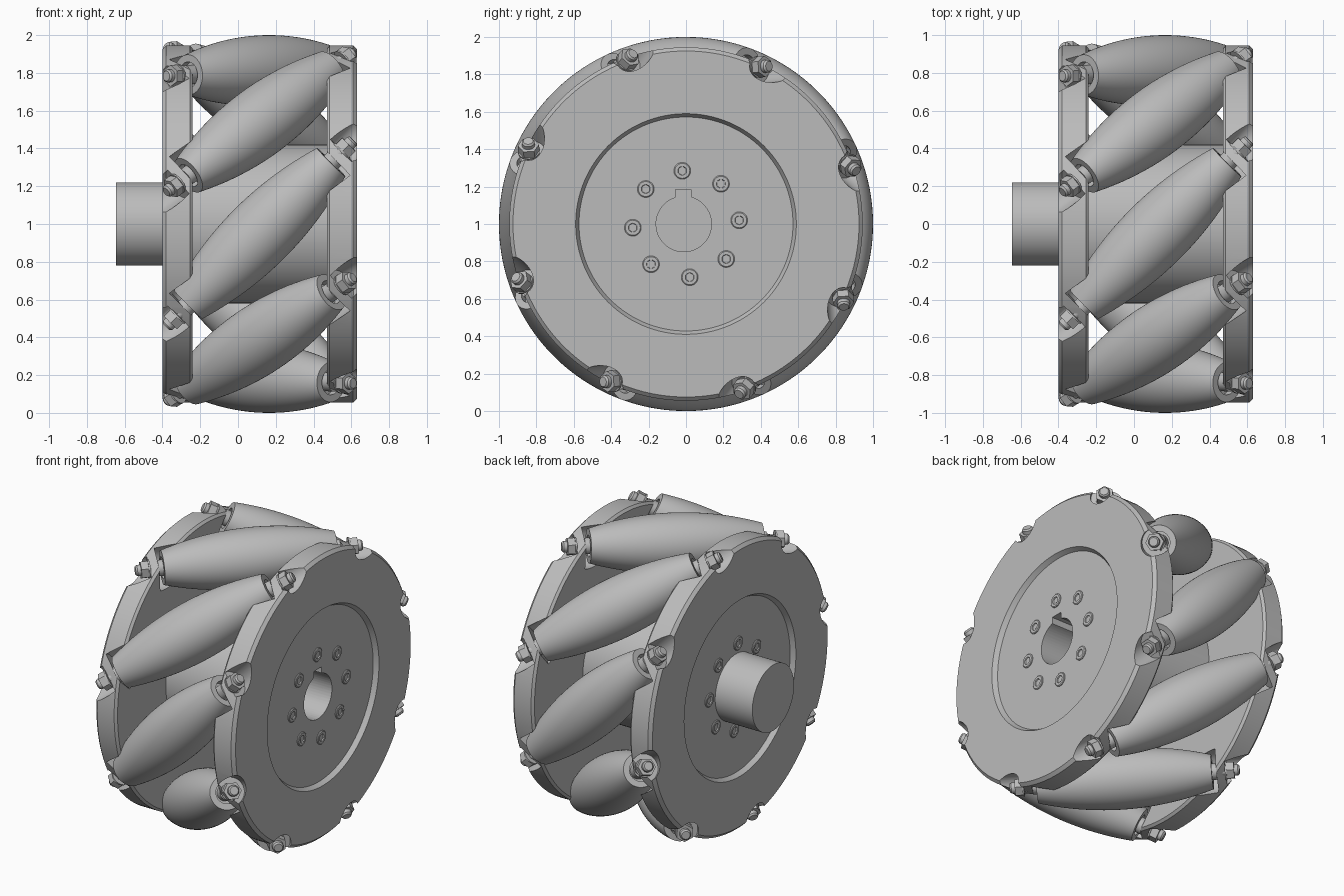
import bpy, bmesh, math
from mathutils import Matrix, Vector

if "Cube" in bpy.data.objects:
    bpy.data.objects.remove(bpy.data.objects["Cube"])

MID = 0.115          # middle of the wheel along its axle
AXIS_R = 0.815       # distance of roller axes from the axle
COUNT = 8


def material(name, rgb):
    m = bpy.data.materials.new(name)
    m.use_nodes = True
    m.diffuse_color = (*rgb, 1)
    m.node_tree.nodes["Principled BSDF"].inputs["Base Color"].default_value = (*rgb, 1)
    return m


GREY = material("plain grey", (0.5, 0.5, 0.5))


def lathe(bm, profile, matrix, steps=64):
    """Revolve (radius, height) points about local z; zero-radius ends close the solid."""
    rings = []
    for r, h in profile:
        if r == 0:
            rings.append([bm.verts.new(matrix @ Vector((0, 0, h)))])
        else:
            rings.append([bm.verts.new(matrix @ Vector((r * math.cos(a), r * math.sin(a), h)))
                          for a in (math.tau * i / steps for i in range(steps))])
    for low, high in zip(rings, rings[1:]):
        for i in range(steps):
            j = (i + 1) % steps
            quad = [low[i % len(low)], low[j % len(low)], high[j % len(high)], high[i % len(high)]]
            bm.faces.new(list(dict.fromkeys(quad)))


def rod(bm, r, low, high, matrix, steps=32):
    lathe(bm, [(0, low), (r, low), (r, high), (0, high)], matrix, steps)


def finish(name, bm, cutter=None):
    bmesh.ops.recalc_face_normals(bm, faces=bm.faces)
    mesh = bpy.data.meshes.new(name)
    bm.to_mesh(mesh)
    bm.free()
    mesh.materials.append(GREY)
    obj = bpy.data.objects.new(name, mesh)
    bpy.context.collection.objects.link(obj)
    if cutter:
        mod = obj.modifiers.new("cut", 'BOOLEAN')
        mod.operation, mod.solver, mod.object = 'DIFFERENCE', 'EXACT', cutter
        graph = bpy.context.evaluated_depsgraph_get()
        obj.data = bpy.data.meshes.new_from_object(obj.evaluated_get(graph))
        obj.modifiers.clear()
    obj.data.shade_smooth()
    obj.data.set_sharp_from_angle(angle=math.radians(30))
    return obj


def axle_frame(side=1):
    """Local z runs along the axle, outward from the middle on the given side."""
    return (Matrix.Translation((MID, 0, 1))
            @ Matrix.Rotation(side * math.pi / 2, 4, 'Y'))


def roller_frame(index):
    """Local z runs along a roller axis, tilted 45 degrees to the axle."""
    a = math.radians(183.5) + math.tau * index / COUNT
    radial = Vector((0, math.cos(a), math.sin(a)))
    z = Vector((1, math.sin(a), -math.cos(a))).normalized()
    y = z.cross(radial)
    rot = Matrix((radial, y, z)).transposed().to_4x4()
    return Matrix.Translation(Vector((MID, 0, 1)) + radial * AXIS_R) @ rot


FLIP = Matrix.Rotation(math.pi, 4, 'X')
FRAMES = [roller_frame(i) for i in range(COUNT)]

# Cutters: roller pockets, bolt spot faces and the keyed bore
bm = bmesh.new()
for f in FRAMES:
    for m in (f, f @ FLIP):
        rod(bm, 0.14, 0.2, 0.56, m, 48)
        rod(bm, 0.088, 0.615, 0.95, m, 48)
pocket_cutter = finish("pocket_cutter", bm)

bm = bmesh.new()
key_turn = Matrix.Rotation(math.radians(0.7), 4, 'X')
outline = []
key_half, bore_r, key_top = 0.042, 0.148, 0.185
start = math.asin(key_half / bore_r)
for i in range(49):
    a = start + (math.tau - 2 * start) * i / 48
    outline.append((bore_r * math.sin(a), bore_r * math.cos(a)))
outline += [(-key_half, key_top), (key_half, key_top)]
turn = Matrix.Translation((0, 0, 1)) @ key_turn @ Matrix.Translation((0, -0.012, 0))
face = bm.faces.new([bm.verts.new(turn @ Vector((-0.5, y, z))) for y, z in outline])
ext = bmesh.ops.extrude_face_region(bm, geom=[face])
bmesh.ops.translate(bm, verts=[v for v in ext["geom"] if isinstance(v, bmesh.types.BMVert)],
                    vec=(1.4, 0, 0))
bore_cutter = finish("bore_cutter", bm)

# Side plates with a shallow round recess and notched rims
plates = {}
for side, name in ((1, "left_plate"), (-1, "right_plate")):
    bm = bmesh.new()
    lathe(bm, [(0, 0.355), (0.93, 0.355), (0.945, 0.37), (0.945, 0.495), (0.925, 0.515),
               (0.59, 0.515), (0.572, 0.485), (0, 0.485)], axle_frame(side), 128)
    plates[side] = finish(name, bm, pocket_cutter)

# Central drum and hub, bored from one side
bm = bmesh.new()
lathe(bm, [(0, -0.76), (0.22, -0.76), (0.22, -0.42), (0.42, -0.42),
           (0.42, 0.42), (0, 0.42)], axle_frame(), 96)
finish("drum_and_hub", bm, bore_cutter)

# Bore the outer plate as well
bm = bmesh.new()
bm.from_mesh(plates[1].data)
bpy.data.objects.remove(plates[1])
finish("left_plate", bm, bore_cutter)

for cutter in (pocket_cutter, bore_cutter):
    bpy.data.objects.remove(cutter)

# Barrel roller profile that rolls on a cylinder of unit radius
barrel = []
for i in range(-12, 13):
    s = 0.503 * i / 12
    rho = math.hypot(AXIS_R, s / math.sqrt(2))
    lean = s / (2 * rho)
    barrel.append(((1 - rho) * math.sqrt(1 - lean * lean), s + (1 - rho) * lean))
end = barrel[-1][1]
profile = ([(0, 0.04 - end), (0.068, 0.04 - end), (0.068, -end)] + barrel
           + [(0.068, end), (0.068, end - 0.04), (0, end - 0.04)])

for i, f in enumerate(FRAMES):
    bm = bmesh.new()
    lathe(bm, profile, f)
    finish(f"roller_{i + 1}", bm)
    # Pin, spacers, hex nuts and rounded bolt tips
    bm = bmesh.new()
    rod(bm, 0.03, -0.66, 0.66, f)
    for m in (f, f @ FLIP):
        rod(bm, 0.05, 0.48, 0.562, m)
        rod(bm, 0.058, 0.612, 0.622, m)
        lathe(bm, [(0, 0.622), (0.057, 0.622), (0.057, 0.668), (0, 0.668)], m, 6)
        lathe(bm, [(0, 0.66), (0.034, 0.66), (0.034, 0.69), (0.026, 0.7), (0, 0.7)], m)
    finish(f"roller_bolt_{i + 1}", bm)

# Ring of small socket screws on both plates
for side, name in ((1, "left_screws"), (-1, "right_screws")):
    bm = bmesh.new()
    for i in range(COUNT):
        a = math.radians(4) + math.tau * i / COUNT
        spot = Matrix.Translation((0, 0.285 * math.cos(a), 0.285 * math.sin(a)))
        m = spot @ axle_frame(side)
        lathe(bm, [(0.045, 0.48), (0.045, 0.489), (0.04, 0.493), (0.024, 0.493)], m)
        lathe(bm, [(0.027, 0.493), (0.024, 0.486), (0, 0.486)], m, 6)
    finish(name, bm)
